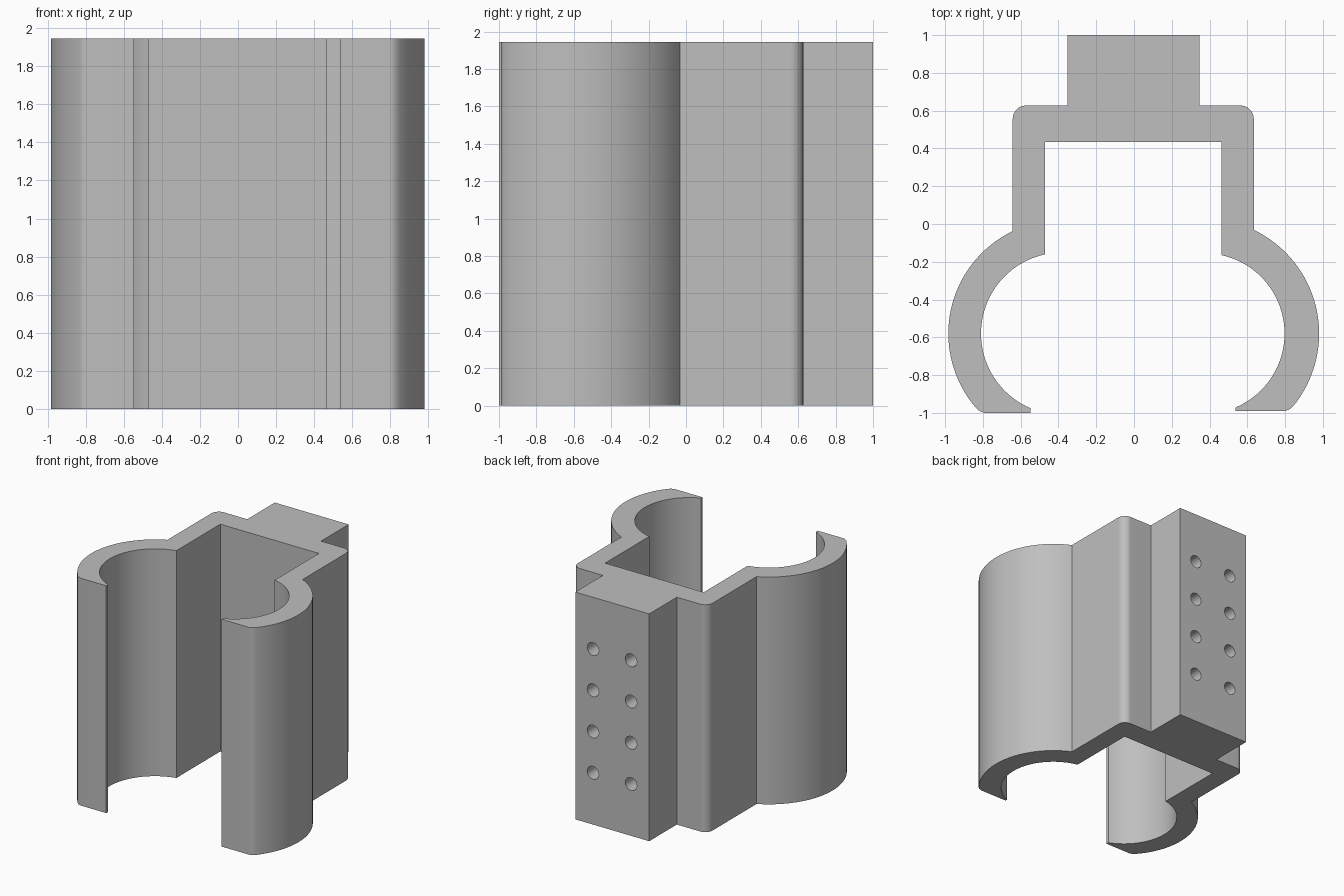
import bpy, bmesh, math
from mathutils import Matrix

if "Cube" in bpy.data.objects:
    bpy.data.objects.remove(bpy.data.objects["Cube"])

HEIGHT = 1.945
BACK, SHELF, INNER = 1.0, 0.627, 0.433   # y of block back, bracket back, bracket inside
CY = -0.58                               # y centre of the round jaws

grey = bpy.data.materials.new("grey plastic")
grey.diffuse_color = (0.52, 0.52, 0.52, 1)
grey.use_nodes = True
grey.node_tree.nodes["Principled BSDF"].inputs["Base Color"].default_value = grey.diffuse_color


def arc(cx, cy, r, a0, a1, n):
    """Points on a circle from angle a0 to a1."""
    return [(cx + r * math.cos(a0 + (a1 - a0) * i / n),
             cy + r * math.sin(a0 + (a1 - a0) * i / n)) for i in range(n + 1)]


def half_outline(block, wall_out, wall_in, cx, r_in, r_out, tip, end):
    """One side of the cross-section (x > 0), from block to inside corner."""
    fil = 0.07
    pts = [(block, BACK), (block, SHELF)]
    # rounded bracket shoulder
    pts += arc(wall_out - fil, SHELF - fil, fil, math.pi / 2, 0, 8)
    # outside of the jaw, with an eased corner at the tip
    pts += arc(cx, CY, r_out, math.acos((wall_out - cx) / r_out),
               -math.asin((CY - end - 0.025) / r_out), 40)
    x, y = pts[-1]
    pts += [(x - 0.019, end + 0.009), (x - 0.043, end), (tip, end)]
    # inside of the jaw, then up the inner wall
    pts += arc(cx, CY, r_in, -math.acos((tip - cx) / r_in),
               math.acos((wall_in - cx) / r_in), 40)
    return pts + [(wall_in, INNER)]


right = half_outline(0.347, 0.634, 0.463, 0.372, 0.425, 0.608, 0.537, -0.99)
left = half_outline(0.352, 0.642, 0.471, 0.381, 0.429, 0.602, 0.547, -1.0)
outline = right + [(-x, y) for x, y in reversed(left)]

# clip body: extruded cross-section
bm = bmesh.new()
base = bm.faces.new([bm.verts.new((x, y, 0)) for x, y in outline])
top = bm.faces.new([bm.verts.new((x, y, HEIGHT)) for x, y in outline])
lower, upper = list(base.verts), list(top.verts)
for i in range(len(lower)):
    bm.faces.new((lower[i - 1], lower[i], upper[i], upper[i - 1]))
bmesh.ops.recalc_face_normals(bm, faces=bm.faces[:])
mesh = bpy.data.meshes.new("clip_body")
bm.to_mesh(mesh)
bm.free()
body = bpy.data.objects.new("clip_body", mesh)
bpy.context.collection.objects.link(body)
mesh.materials.append(grey)

# screw holes: two columns of four in the back of the block
bm = bmesh.new()
for x in (-0.18, 0.18):
    for row in range(4):
        place = (Matrix.Translation((x, BACK, HEIGHT / 2 + (row - 1.5) * 0.353))
                 @ Matrix.Rotation(math.pi / 2, 4, 'X'))
        bmesh.ops.create_cone(bm, cap_ends=True, segments=24, radius1=0.055,
                              radius2=0.055, depth=0.8, matrix=place)
cut_mesh = bpy.data.meshes.new("hole_cutter")
bm.to_mesh(cut_mesh)
bm.free()
cutter = bpy.data.objects.new("hole_cutter", cut_mesh)
bpy.context.collection.objects.link(cutter)
cut_mesh.materials.append(grey)
cutter.hide_render = True

bpy.context.view_layer.objects.active = body
body.select_set(True)
cut = body.modifiers.new("screw_holes", 'BOOLEAN')
cut.operation = 'DIFFERENCE'
cut.solver = 'EXACT'
cut.object = cutter
bpy.ops.object.modifier_apply(modifier=cut.name)
bpy.data.objects.remove(cutter)

# smooth curves, crisp edges, flat walls kept flat
bpy.ops.object.shade_smooth_by_angle(angle=math.radians(32))
flat = body.modifiers.new("flat_walls", 'WEIGHTED_NORMAL')
flat.keep_sharp = True
